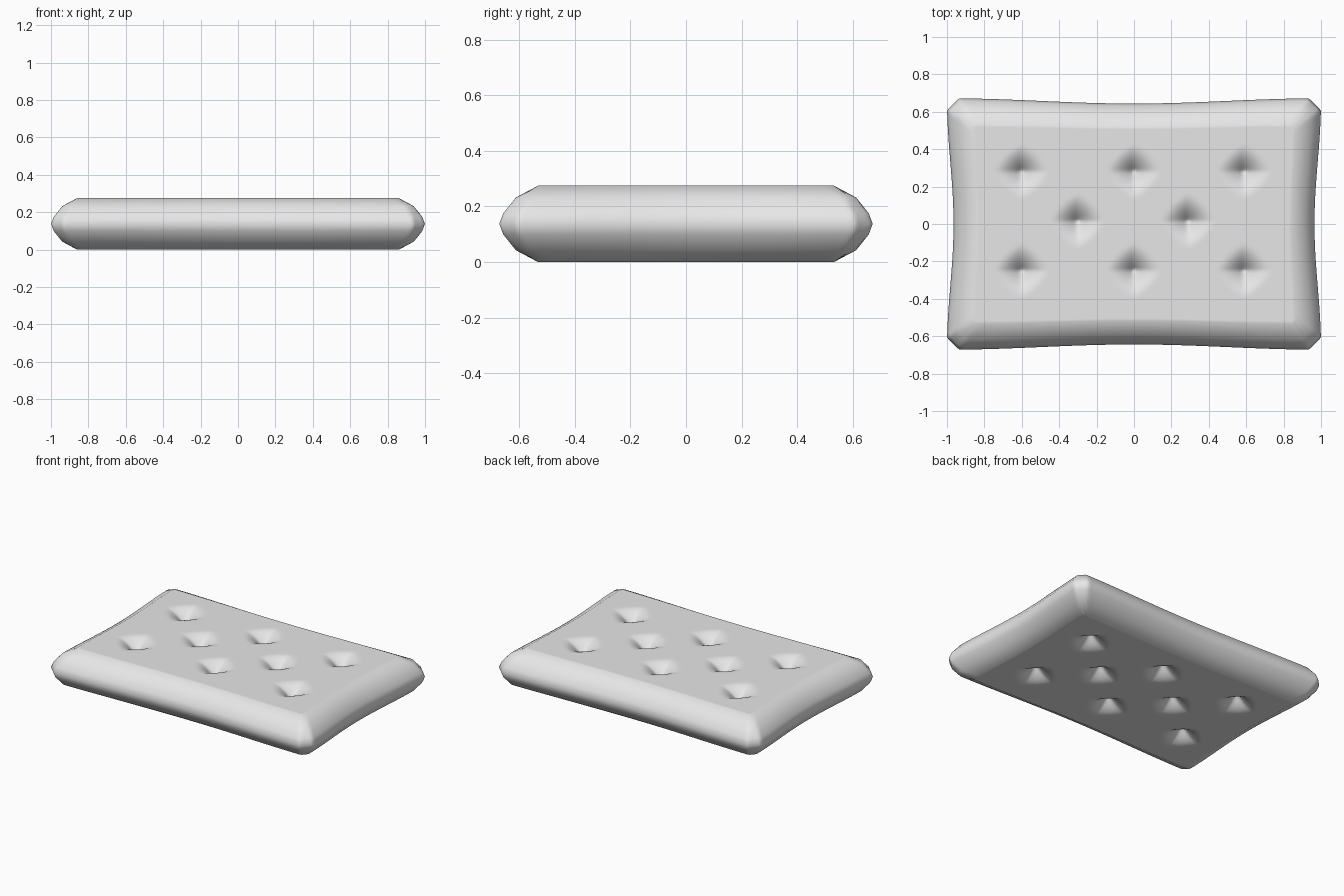
import bpy
import bmesh
import math

if "Cube" in bpy.data.objects:
    bpy.data.objects.remove(bpy.data.objects["Cube"], do_unlink=True)

HALF_X, HALF_Y, HALF_Z = 1.0, 0.672, 0.1375
BOW_X, BOW_Y = 0.035, 0.028
CORNER_CUT = 0.065
# Rounded edge from the flat top down to the middle: (inset, height)
RINGS = [(0.14, HALF_Z), (0.06, 0.095), (0.014, 0.038), (0.0, 0.0)]
TUFT_RADIUS, TUFT_DEPTH = 0.15, 0.09
TUFTS = [(x, y) for y in (-0.25, 0.28) for x in (-0.6, 0, 0.59)]
TUFTS += [(-0.3, 0.015), (0.29, 0.015)]


def bow(t):
    return (1 + math.cos(math.pi * t)) / 2


def cushion_point(u, v, ring):
    """Place a unit-square point on the bowed, rounded cushion."""
    inset, z = RINGS[ring]
    outer = 1 - inset / RINGS[0][0]
    strength = 0.5 + 0.5 * outer
    x = u * (HALF_X - inset - BOW_X * strength * bow(v))
    y = v * (HALF_Y - inset - BOW_Y * strength * bow(u))
    # Blunt the four corners
    limit = HALF_X + HALF_Y - 2 * inset - CORNER_CUT * outer
    excess = abs(x) + abs(y) - limit
    if ring and excess > 0:
        x -= math.copysign(excess / 2, x)
        y -= math.copysign(excess / 2, y)
    # Pinch the buttoned spots
    if ring == 0:
        for tx, ty in TUFTS:
            dx, dy = abs(x - tx), abs(y - ty)
            r = 0.5 * (dx + dy) + 0.5 * math.hypot(dx, dy)
            z -= TUFT_DEPTH * max(0, 1 - r / TUFT_RADIUS) ** 2
    return x, y, z


# Upper half: flat panel, then the rounded rim extruded ring by ring
bm = bmesh.new()
bmesh.ops.create_grid(bm, x_segments=120, y_segments=80, size=1)
for ring in range(1, len(RINGS)):
    edges = [e for e in bm.edges if e.is_boundary]
    new = bmesh.ops.extrude_edge_only(bm, edges=edges)["geom"]
    for vert in new:
        if isinstance(vert, bmesh.types.BMVert):
            vert.co.z = ring
for vert in bm.verts:
    vert.co = cushion_point(vert.co.x, vert.co.y, round(vert.co.z))
bmesh.ops.recalc_face_normals(bm, faces=bm.faces[:])
if sum(f.normal.z * f.calc_area() for f in bm.faces) < 0:
    bmesh.ops.reverse_faces(bm, faces=bm.faces[:])
mesh = bpy.data.meshes.new("cushion")
bm.to_mesh(mesh)
bm.free()

cushion = bpy.data.objects.new("cushion", mesh)
bpy.context.collection.objects.link(cushion)
cushion.location.z = HALF_Z

# Matching underside
mirror = cushion.modifiers.new("underside", "MIRROR")
mirror.use_axis = (False, False, True)
mirror.use_clip = True

for face in mesh.polygons:
    face.use_smooth = True

# Plain grey fabric
fabric = bpy.data.materials.new("grey fabric")
fabric.use_nodes = True
colour = (0.8, 0.8, 0.8, 1)
fabric.diffuse_color = colour
fabric.node_tree.nodes["Principled BSDF"].inputs["Base Color"].default_value = colour
mesh.materials.append(fabric)
